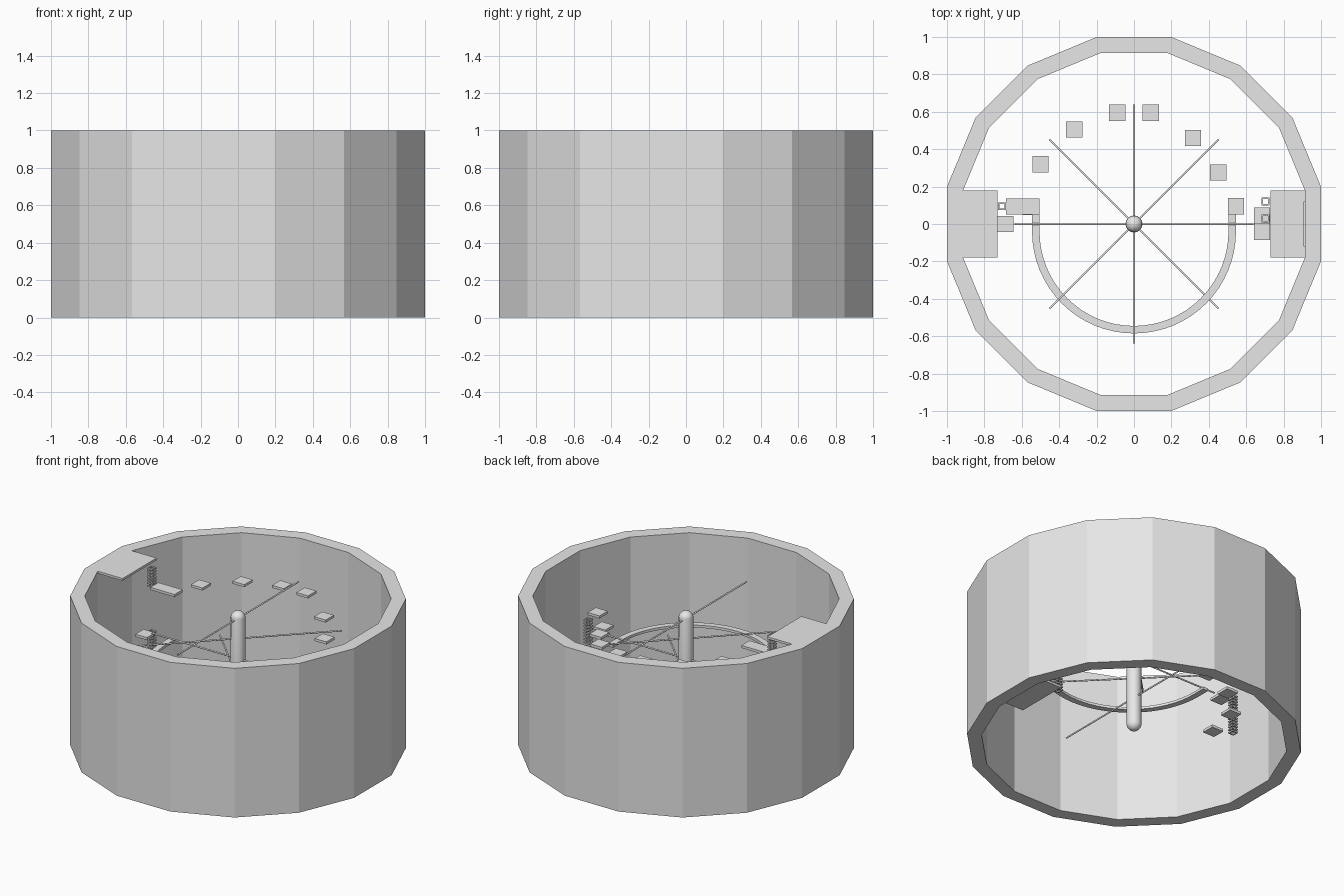
import bpy, bmesh, math
from mathutils import Matrix, Vector

if "Cube" in bpy.data.objects:
    bpy.data.objects.remove(bpy.data.objects["Cube"])

grey = bpy.data.materials.new("light_grey")
grey.diffuse_color = (0.8, 0.8, 0.8, 1)
grey.use_nodes = True
grey.node_tree.nodes["Principled BSDF"].inputs["Base Color"].default_value = grey.diffuse_color


def finish(name, bm):
    bmesh.ops.recalc_face_normals(bm, faces=bm.faces)
    me = bpy.data.meshes.new(name)
    bm.to_mesh(me)
    bm.free()
    me.materials.append(grey)
    ob = bpy.data.objects.new(name, me)
    bpy.context.collection.objects.link(ob)
    return ob


def add_box(bm, x0, x1, y0, y1, z0, z1):
    m = Matrix.Translation(((x0 + x1) / 2, (y0 + y1) / 2, (z0 + z1) / 2))
    bmesh.ops.create_cube(bm, size=1, matrix=m @ Matrix.Diagonal((x1 - x0, y1 - y0, z1 - z0, 1)))


def box(name, *dims):
    bm = bmesh.new()
    add_box(bm, *dims)
    return finish(name, bm)


def sweep(bm, loops, closed):
    """Skin a row of four-point sections."""
    rows = [[bm.verts.new(p) for p in loop] for loop in loops]
    n = len(rows)
    for i in range(n if closed else n - 1):
        a, b = rows[i], rows[(i + 1) % n]
        for j in range(4):
            k = (j + 1) % 4
            bm.faces.new((a[j], a[k], b[k], b[j]))
    if not closed:
        bm.faces.new(rows[0])
        bm.faces.new(rows[-1])


def section(x, y, dx, dy, ri, ro, z0, z1):
    return [(x + dx * r, y + dy * r, z) for r, z in ((ri, z0), (ro, z0), (ro, z1), (ri, z1))]


# Sixteen-sided open wall
bm = bmesh.new()
k = 1 / math.cos(math.pi / 16)
angles = [math.pi / 16 + i * math.pi / 8 for i in range(16)]
sweep(bm, [section(0, 0, math.cos(a), math.sin(a), 0.913 * k, k, 0, 1) for a in angles], True)
finish("round_wall", bm)

# Entry platform at the top, exit platform at the bottom with its door
box("upper_platform", -1, -0.73, -0.18, 0.18, 0.985, 1.0)
box("lower_platform", 0.73, 0.95, -0.18, 0.18, 0.04, 0.055)
box("exit_door", 0.905, 0.915, -0.12, 0.12, 0.055, 0.40)

# Stepping slabs: centre x, centre y, top height
S = 0.0435
steps = [(-0.5, 0.32, 0.835), (-0.32, 0.505, 0.835), (-0.09, 0.595, 0.835), (0.09, 0.595, 0.835),
         (0.315, 0.46, 0.785), (0.45, 0.275, 0.745), (0.545, 0.095, 0.70), (0.684, -0.042, 0.705),
         (-0.687, 0.0, 0.575), (-0.55, 0.092, 0.26), (-0.5, 0.32, 0.26), (-0.32, 0.505, 0.26),
         (-0.09, 0.595, 0.26), (0.09, 0.595, 0.26), (0.315, 0.46, 0.27), (0.45, 0.275, 0.29),
         (0.545, 0.095, 0.30), (0.684, 0.045, 0.30)]
for x, y, z in steps:
    box("stepping_slab", x - S, x + S, y - S, y + S, z - 0.017, z)
box("long_slab", -0.685, -0.505, 0.05, 0.135, 0.848, 0.865)

# Half-ring walkway with short straight ends
bm = bmesh.new()
z0, z1 = 0.547, 0.564
loops = [section(0, 0.05, -1, 0, 0.505, 0.545, z0, z1)]
for i in range(33):
    a = math.pi + i * math.pi / 32
    loops.append(section(0, -0.04, math.cos(a), math.sin(a), 0.505, 0.545, z0, z1))
loops.append(section(0, 0.05, 1, 0, 0.505, 0.545, z0, z1))
sweep(bm, loops, False)
finish("half_ring_walkway", bm)

# Ladders made of stacked square rings
for x, y, low, high in ((-0.705, 0.095, 0.85, 0.985), (-0.705, 0.095, 0.29, 0.56),
                        (0.703, 0.03, 0.52, 0.69), (0.703, 0.12, 0.055, 0.29)):
    bm = bmesh.new()
    count = round((high - low) / 0.02)
    for i in range(count):
        z = low + i * (high - low) / count
        sweep(bm, [section(x, y, sx, sy, 0.013, 0.021, z, z + 0.009)
                   for sx, sy in ((1, 1), (-1, 1), (-1, -1), (1, -1))], True)
    finish("ring_ladder", bm)

# Central pole with round ends
bm = bmesh.new()
bmesh.ops.create_uvsphere(bm, u_segments=32, v_segments=16, radius=0.045)
for v in bm.verts:
    v.co.z += 0.5 + (0.365 if v.co.z > 0.001 else -0.365)
pole = finish("central_pole", bm)
for p in pole.data.polygons:
    p.use_smooth = True

# Thin sweeping bars, each turned an eighth from the one above
for i in range(5):
    bm = bmesh.new()
    turn = Matrix.Rotation(math.radians(90 - 45 * i), 4, 'Z')
    m = Matrix.Translation((0, 0, 0.86 - 0.135 * i)) @ turn @ Matrix.Rotation(math.pi / 2, 4, 'Y')
    bmesh.ops.create_cone(bm, cap_ends=True, segments=12, radius1=0.005, radius2=0.005,
                          depth=1.28, matrix=m)
    finish("sweeping_bar", bm)
